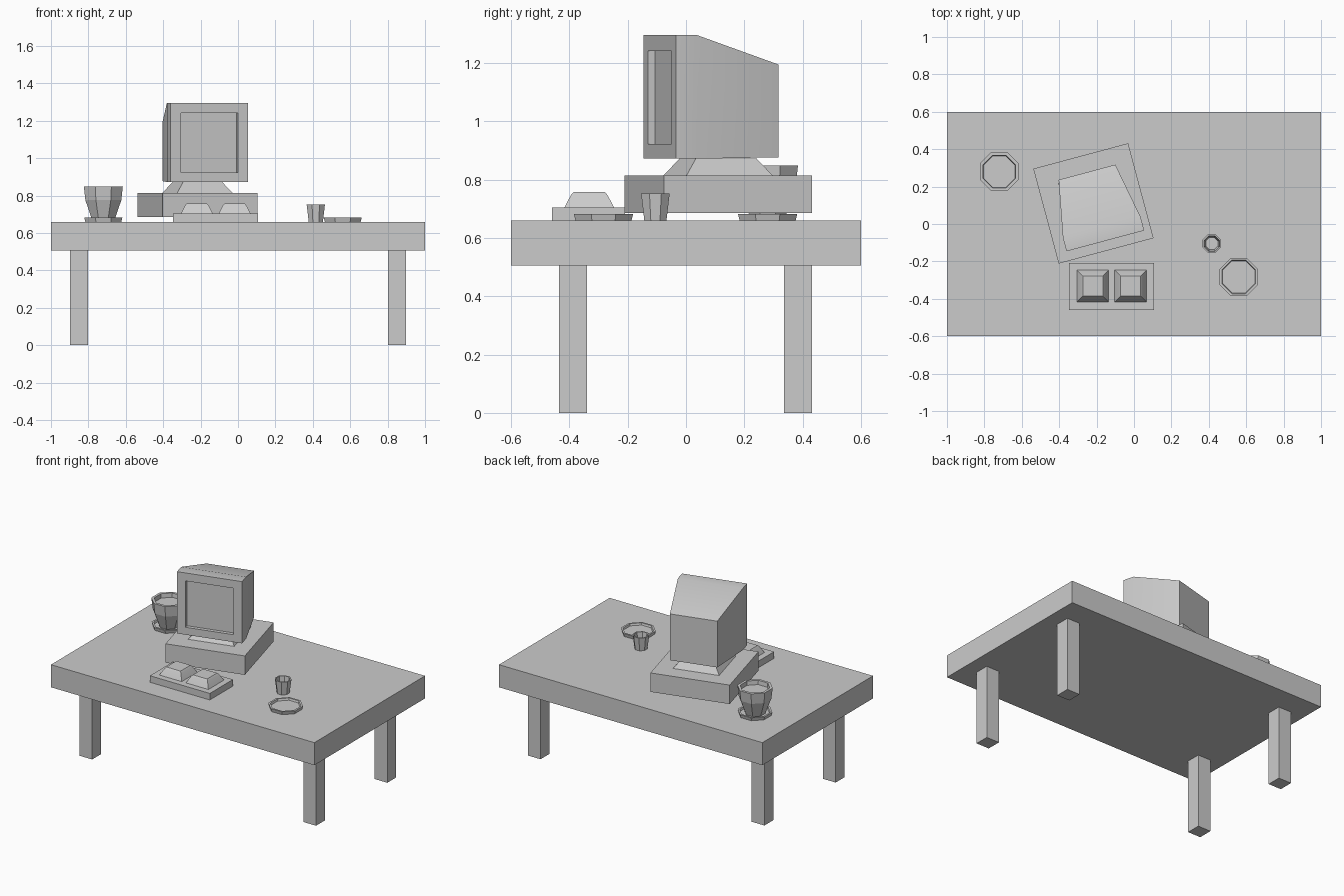
import bpy, bmesh, math
from mathutils import Matrix

if "Cube" in bpy.data.objects:
    bpy.data.objects.remove(bpy.data.objects["Cube"])

TURN = math.radians(15)
HUB = (-0.217, 0.11)          # centre of the turned computer


def loft(name, rings, loc=(0, 0), rot=0, smooth=False, closed=False):
    """Skin a list of equal-sized point rings, capping both ends."""
    bm = bmesh.new()
    vs = [[bm.verts.new(p) for p in r] for r in rings]
    n = len(vs[0])
    for a, b in zip(vs, vs[1:]):
        for i in range(n):
            j = (i + 1) % n
            bm.faces.new((a[i], a[j], b[j], b[i]))
    bm.faces.new(vs[0])
    bm.faces.new(vs[-1])
    bmesh.ops.recalc_face_normals(bm, faces=bm.faces)
    me = bpy.data.meshes.new(name)
    bm.to_mesh(me)
    bm.free()
    ob = bpy.data.objects.new(name, me)
    ob.matrix_world = Matrix.Translation((*loc, 0)) @ Matrix.Rotation(rot, 4, 'Z')
    bpy.context.collection.objects.link(ob)
    if smooth:
        bpy.ops.object.select_all(action='DESELECT')
        ob.select_set(True)
        bpy.context.view_layer.objects.active = ob
        bpy.ops.object.shade_smooth_by_angle(angle=math.radians(32))
    return ob


def rect(w, d, z):
    return [(x * w / 2, y * d / 2, z) for x, y in ((-1, -1), (1, -1), (1, 1), (-1, 1))]


def block(name, loc, levels, rot=0, smooth=False):
    return loft(name, [rect(*l) for l in levels], loc, rot, smooth)


def octagon(name, loc, profile):
    """Eight-sided vessel from (half width across flats, height) pairs."""
    k = 1 / math.cos(math.pi / 8)
    angles = [math.pi / 8 + i * math.pi / 4 for i in range(8)]
    return loft(name, [[(a * k * math.cos(t), a * k * math.sin(t), z) for t in angles]
                       for a, z in profile], loc)


# Table
block("table_top", (0, 0), [(2, 1.2, 0.505), (2, 1.2, 0.66)])
for sx, side in ((-1, "left"), (1, "right")):
    for y, end in ((-0.388, "front"), (0.384, "back")):
        block(f"{end}_{side}_leg", (sx * 0.85, y), [(0.097, 0.097, 0), (0.097, 0.097, 0.505)])

# Computer case and monitor stand
block("computer_case", HUB, [(0.525, 0.525, 0.685), (0.525, 0.525, 0.815)], TURN)
block("monitor_stand", HUB, [(0.305, 0.305, 0.815), (0.215, 0.215, 0.873)], TURN)


# Monitor: tapered back, straight front, bezel and recessed screen
def section(y, half, z0, z1):
    return [(-half + 0.01, y, z0), (half + 0.01, y, z0), (half + 0.01, y, z1), (-half + 0.01, y, z1)]


loft("monitor", [section(0.17, 0.157, 0.877, 1.195),
                 section(-0.135, 0.215, 0.872, 1.296),
                 section(-0.21, 0.215, 0.872, 1.296),
                 section(-0.21, 0.158, 0.923, 1.241),
                 section(-0.185, 0.158, 0.923, 1.241)], HUB, TURN, smooth=True)

# Two-key keyboard
block("keyboard_base", (-0.12, -0.334), [(0.455, 0.25, 0.66), (0.455, 0.25, 0.705)])
for x, side in ((-0.22, "left"), (-0.018, "right")):
    block(f"{side}_key", (x, -0.332), [(0.172, 0.172, 0.703), (0.126, 0.126, 0.747),
                                       (0.108, 0.108, 0.757)], smooth=True)

# Dishes, plant pot and cup
dish = [(0.096, 0.66), (0.102, 0.683), (0.09, 0.683), (0.086, 0.67)]
octagon("pot_saucer", (-0.72, 0.28), dish)
octagon("dish", (0.56, -0.283), dish)
octagon("plant_pot", (-0.72, 0.28), [(0.06, 0.67), (0.096, 0.775), (0.104, 0.848),
                                     (0.087, 0.848), (0.084, 0.82)])
octagon("cup", (0.416, -0.105), [(0.038, 0.66), (0.049, 0.753), (0.041, 0.753), (0.032, 0.675)])
